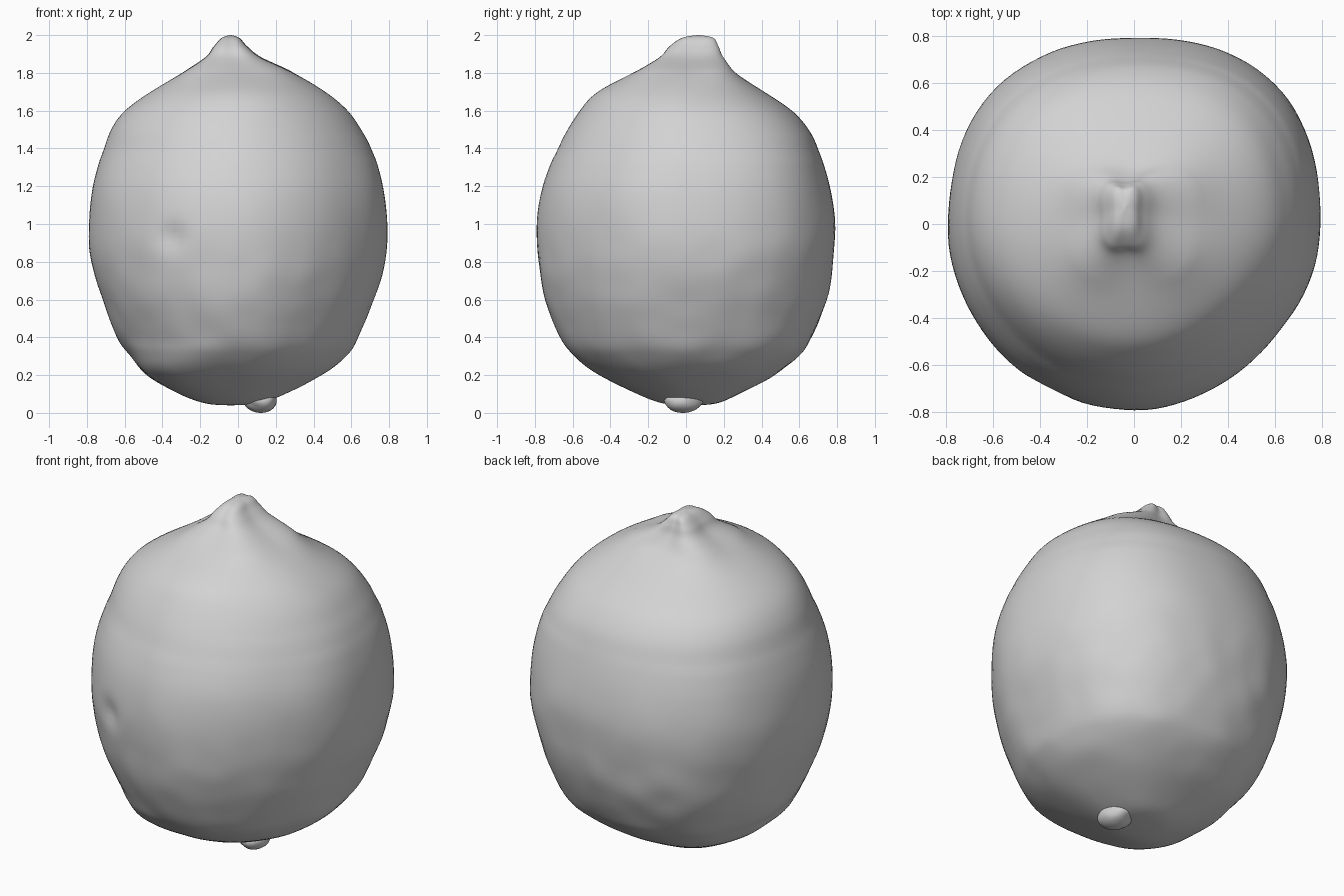
import bpy
import bmesh
from math import sin, cos, pi, exp
from mathutils import Vector, noise

cube = bpy.data.objects.get("Cube")
if cube:
    bpy.data.objects.remove(cube, do_unlink=True)

SEGMENTS = 112
STEPS = 6

# One plain colour for the whole fruit
peel = bpy.data.materials.new("peel_grey")
peel.use_nodes = True
peel.diffuse_color = (0.65, 0.65, 0.65, 1)
peel.node_tree.nodes["Principled BSDF"].inputs["Base Color"].default_value = peel.diffuse_color

# Cross-sections: height, half width, half depth, centre x, centre y
SECTIONS = [
    (.04, .01, .01, -.04, .02),
    (.05, .14, .14, -.03, .02),
    (.10, .28, .27, -.03, .01),
    (.20, .465, .465, -.015, 0),
    (.30, .57, .595, 0, 0),
    (.40, .64, .665, 0, 0),
    (.60, .72, .745, 0, 0),
    (.80, .775, .78, 0, 0),
    (1.0, .79, .79, 0, 0),
    (1.2, .77, .76, 0, 0),
    (1.4, .71, .69, 0, .01),
    (1.5, .665, .64, -.01, .01),
    (1.6, .595, .565, -.01, 0),
    (1.7, .465, .445, 0, -.03),
    (1.8, .295, .27, 0, -.01),
    (1.88, .145, .165, -.025, .025),
    (1.94, .085, .125, -.04, .04),
    (1.985, .045, .08, -.04, .06),
    (2.0, .004, .008, -.04, .065),
]


def smooth_sections(rows, steps):
    """Fill in rows between the sections with a Catmull-Rom spline."""
    result = []
    last = len(rows) - 1
    for i in range(last):
        a, b, c, d = (rows[max(0, min(last, i + k))] for k in (-1, 0, 1, 2))
        for s in range(steps):
            t = s / steps
            result.append([
                q + t / 2 * (r - p + t * (2 * p - 5 * q + 4 * r - w + t * (3 * (q - r) + w - p)))
                for p, q, r, w in zip(a, b, c, d)])
    result.append(rows[-1])
    return result


def ramp(value, start, end):
    t = max(0, min(1, (value - start) / (end - start)))
    return t * t * (3 - 2 * t)


def corner_swell(c, s, z):
    """Fullness of the fruit between its four sides, squarer at the tip."""
    if s > 0:
        amount = .065 if c > 0 else .04
    elif c > 0:
        amount = -.028
    else:
        amount = -.005 + .09 * ramp(z, .4, .2)
    amount += .22 * ramp(z, 1.72, 1.88)
    return 1 + amount * (2 * c * s) ** 2


def peel_relief(p):
    """Uneven skin: soft lumps all over, rougher below the waist."""
    body = min(ramp(p.z, 1.75, 1.4), ramp(p.z, .05, .2))
    rough = exp(-((p.z - .55) / .4) ** 2)
    relief = .006 * noise.noise(p * 3) + .008 * rough * noise.noise(p * 6)
    dent = (p - Vector((-.35, -.7, .93))).length / .07
    return body * (relief - .025 * exp(-dent ** 2))


def finish(bm, name):
    bmesh.ops.recalc_face_normals(bm, faces=bm.faces)
    mesh = bpy.data.meshes.new(name)
    bm.to_mesh(mesh)
    bm.free()
    mesh.materials.append(peel)
    for poly in mesh.polygons:
        poly.use_smooth = True
    bpy.context.collection.objects.link(bpy.data.objects.new(name, mesh))


# Fruit body with its pointed tip
bm = bmesh.new()
rings = []
for z, rx, ry, cx, cy in smooth_sections(SECTIONS, STEPS):
    ring = []
    for i in range(SEGMENTS):
        c, s = cos(2 * pi * i / SEGMENTS), sin(2 * pi * i / SEGMENTS)
        swell = corner_swell(c, s, z)
        p = Vector((cx + rx * c * swell, cy + ry * s * swell, z))
        outward = Vector((c, s, (z - 1) * .8)).normalized()
        ring.append(bm.verts.new(p + outward * peel_relief(p)))
    rings.append(ring)
for low, high in zip(rings, rings[1:]):
    for i in range(SEGMENTS):
        j = (i + 1) % SEGMENTS
        bm.faces.new((low[i], low[j], high[j], high[i]))
bm.faces.new(rings[0])
bm.faces.new(rings[-1])

# Soften the shoulder below the tip
shoulder = [v for v in bm.verts if 1.35 < v.co.z < 1.8]
for _ in range(12):
    bmesh.ops.smooth_vert(bm, verts=shoulder, factor=.5,
                          use_axis_x=True, use_axis_y=True, use_axis_z=True)
finish(bm, "fruit_body")

# Small stem button underneath, widest where it meets the skin
bm = bmesh.new()
bmesh.ops.create_uvsphere(bm, u_segments=32, v_segments=20, radius=1)
for v in bm.verts:
    lump = 1 + .12 * noise.noise(v.co * 1.5)
    v.co = Vector((.12 + .09 * v.co.x * lump,
                   -.015 + .1 * v.co.y * lump,
                   .07 + .07 * v.co.z))
finish(bm, "stem_button")
